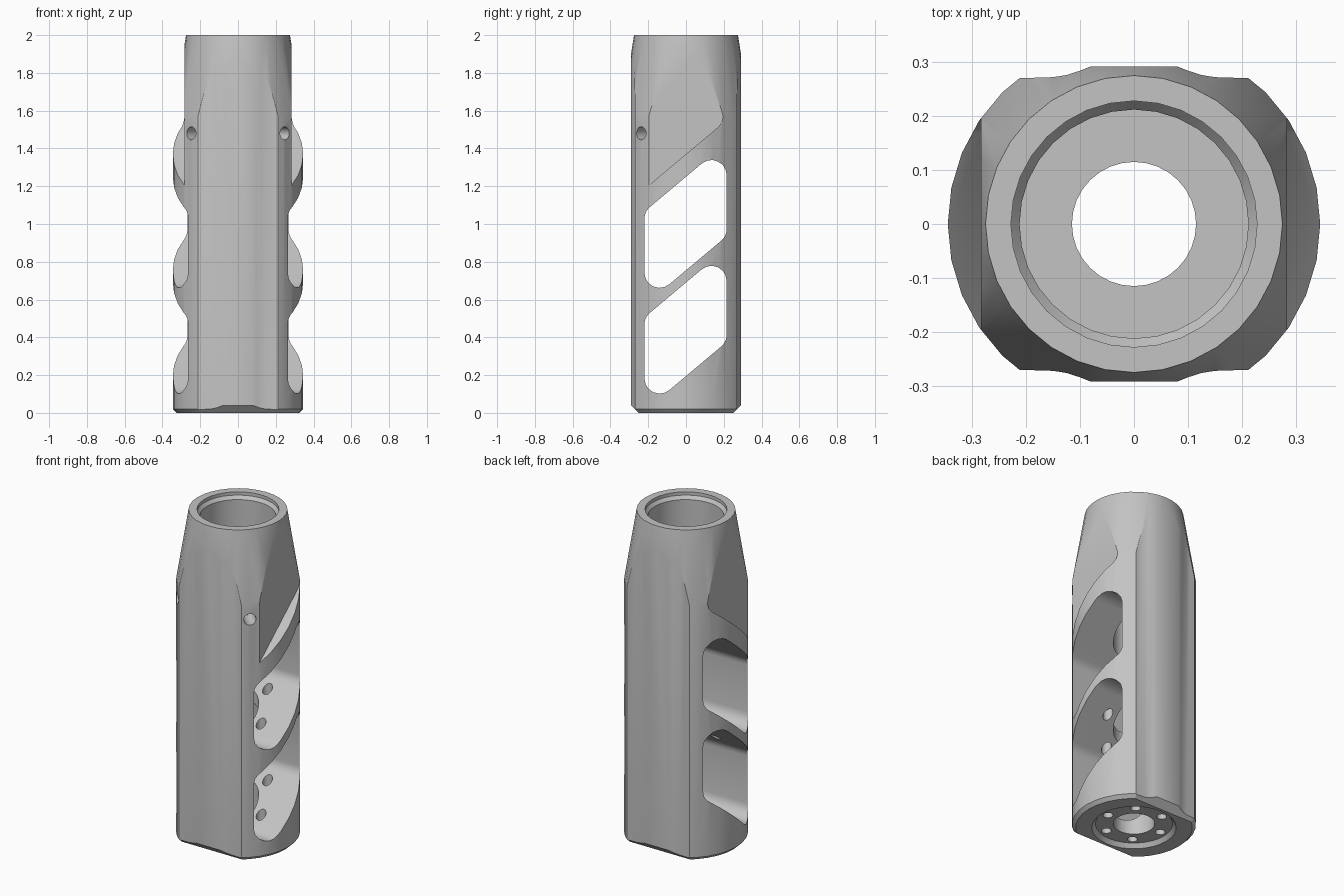
import bpy, bmesh
from math import sin, cos, tan, radians, pi
from mathutils import Vector, Matrix

if "Cube" in bpy.data.objects:
    bpy.data.objects.remove(bpy.data.objects["Cube"], do_unlink=True)

steel = bpy.data.materials.new("grey steel")
steel.use_nodes = True
GREY = (0.55, 0.55, 0.55, 1)
steel.diffuse_color = GREY
steel.node_tree.nodes["Principled BSDF"].inputs["Base Color"].default_value = GREY


def make_object(name, bm):
    bmesh.ops.recalc_face_normals(bm, faces=bm.faces)
    mesh = bpy.data.meshes.new(name)
    bm.to_mesh(mesh)
    bm.free()
    mesh.materials.append(steel)
    obj = bpy.data.objects.new(name, mesh)
    bpy.context.collection.objects.link(obj)
    return obj


def prism(name, outline, place, start, end):
    """Extrude a closed 2D outline; place(a, b, t) gives the 3D point."""
    bm = bmesh.new()
    rings = [[bm.verts.new(place(a, b, t)) for a, b in outline] for t in (start, end)]
    n = len(outline)
    for i in range(n):
        j = (i + 1) % n
        bm.faces.new((rings[0][i], rings[0][j], rings[1][j], rings[1][i]))
    for ring in rings:
        bm.faces.new(ring)
    return make_object(name, bm)


def lathe(name, profile, sides):
    """Turn (radius, z) points about z and cap both ends."""
    bm = bmesh.new()
    rings = [[bm.verts.new((r * cos(2 * pi * i / sides), r * sin(2 * pi * i / sides), z))
              for i in range(sides)] for r, z in profile]
    for low, high in zip(rings, rings[1:]):
        for i in range(sides):
            j = (i + 1) % sides
            bm.faces.new((low[i], low[j], high[j], high[i]))
    bm.faces.new(rings[0])
    bm.faces.new(rings[-1])
    return make_object(name, bm)


def rod(name, radius, start, end):
    start, end = Vector(start), Vector(end)
    axis = end - start
    bm = bmesh.new()
    turn = axis.to_track_quat('Z', 'Y').to_matrix().to_4x4()
    bmesh.ops.create_cone(bm, cap_ends=True, segments=16, radius1=radius, radius2=radius,
                          depth=axis.length,
                          matrix=Matrix.Translation((start + end) / 2) @ turn)
    return make_object(name, bm)


def combine(target, cutter, operation='DIFFERENCE'):
    cutter.hide_render = True
    mod = target.modifiers.new("cut", 'BOOLEAN')
    mod.operation = operation
    mod.solver = 'EXACT'
    mod.object = cutter
    bpy.context.view_layer.objects.active = target
    bpy.ops.object.modifier_apply(modifier=mod.name)
    bpy.data.objects.remove(cutter, do_unlink=True)


def rounded(points, radius, steps=6):
    """Round every corner of a convex outline with the same radius."""
    out = []
    for i, p in enumerate(points):
        p = Vector(p)
        u = (Vector(points[i - 1]) - p).normalized()
        v = (Vector(points[(i + 1) % len(points)]) - p).normalized()
        half = u.angle(v) / 2
        centre = p + (u + v).normalized() * radius / sin(half)
        a = (p + u * radius / tan(half) - centre).normalized()
        b = (p + v * radius / tan(half) - centre).normalized()
        for k in range(steps + 1):
            q = centre + a.slerp(b, k / steps).normalized() * radius
            out.append((q.x, q.y))
    return out


def along_x(a, b, t):
    return (t, a, b)


def along_z(a, b, t):
    return (a, b, t)


# Turned body with a tapered neck
body = lathe("brake_body", [(0.325, 0), (0.345, 0.02), (0.345, 1.57), (0.275, 2)], 32)

# Front and back flats with a raised central rib
quarter = [(0.4, 0.27), (0.215, 0.27), (0.15, 0.272), (0.125, 0.276), (0.1, 0.284), (0.08, 0.292)]
back = quarter + [(-x, y) for x, y in reversed(quarter)]
front = [(-x, -y) for x, y in back]
combine(body, prism("flats", back + front, along_z, -0.1, 2.1), 'INTERSECT')

# Chamfer under the front and back
side = [(0.202, -0.05), (0.3, 0.048), (0.3, 2.1)]
combine(body, prism("chamfer", side + [(-y, z) for y, z in reversed(side)],
                    along_x, -0.5, 0.5), 'INTERSECT')

# Relieved side flats above a slanted ledge
SLOPE = tan(radians(40))
ledge = [(-0.4, 1.37 - 0.4 * SLOPE), (0.17, 1.37 + 0.17 * SLOPE), (0.19, 1.54),
         (0.2, 1.58), (0.4, 1.6), (0.4, 2.2), (-0.4, 2.2)]
for s in (-1, 1):
    combine(body, prism("side_relief", ledge, along_x, 0.283 * s, 0.5 * s))

# Stepped bore with a shallow recess below and a bevelled mouth above
combine(body, lathe("bore", [(0.315, -0.1), (0.215, 0.025), (0.115, 0.025),
                             (0.115, 1.39), (0.212, 1.39), (0.212, 1.96), (0.228, 1.98),
                             (0.228, 2.1)], 32))

# Two slanted gas slots straight through the sides
for drop in (0, 0.56):
    corners = [(y, z + y * SLOPE - drop) for y, z in
               ((-0.22, 0.755), (0.215, 0.755), (0.215, 1.25), (-0.22, 1.25))]
    combine(body, prism("slot", rounded(corners, 0.08), along_x, -0.5, 0.5))

# Ring of small ports through the lower baffles
for k in range(6):
    a = radians(53 + 60 * k)
    x, y = 0.173 * cos(a), 0.173 * sin(a)
    combine(body, rod("port", 0.028, (x, y, -0.1), (x, y, 0.95)))

# Clamp screw holes at the two front corners
for s in (-1, 1):
    combine(body, rod("screw_hole", 0.035, (0.13 * s, -0.12, 1.48), (0.36 * s, -0.35, 1.48)))

bpy.ops.object.select_all(action='DESELECT')
body.select_set(True)
bpy.context.view_layer.objects.active = body
bpy.ops.object.shade_smooth_by_angle(angle=radians(25))
